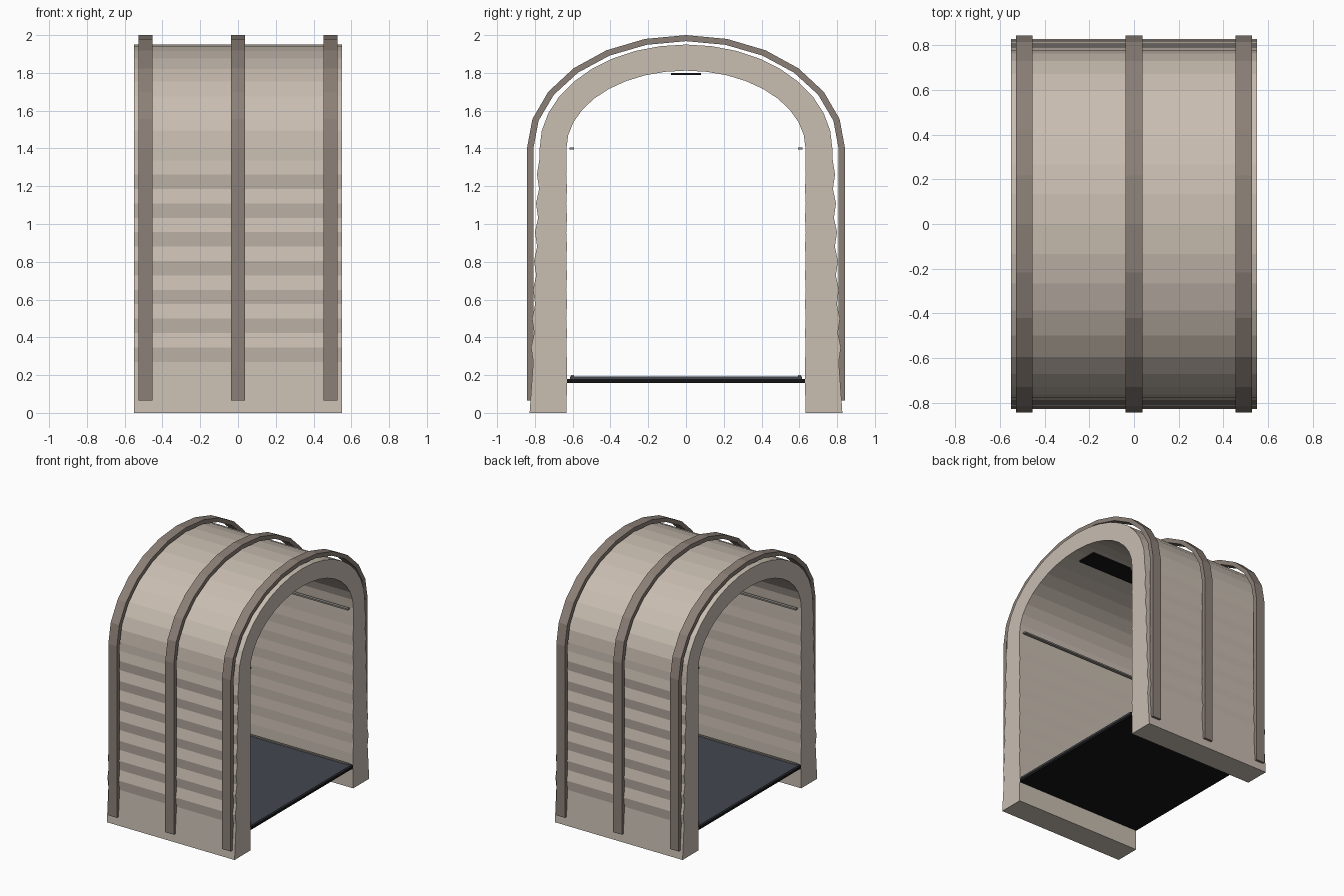
import bpy, bmesh
from math import sin, cos, pi

cube = bpy.data.objects.get("Cube")
if cube:
    bpy.data.objects.remove(cube, do_unlink=True)


def material(name, rgb):
    m = bpy.data.materials.new(name)
    m.use_nodes = True
    color = (*rgb, 1)
    m.diffuse_color = color
    m.node_tree.nodes["Principled BSDF"].inputs["Base Color"].default_value = color
    return m


BEIGE = material("beige_fabric", (0.58, 0.51, 0.44))
BROWN = material("taupe_frame", (0.26, 0.215, 0.185))
SLATE = material("slate_mat", (0.055, 0.062, 0.08))
BLACK = material("black", (0.007, 0.007, 0.007))
GREY = material("warm_grey_trim", (0.28, 0.26, 0.23))


def finish(name, bm, mat):
    bmesh.ops.recalc_face_normals(bm, faces=bm.faces)
    mesh = bpy.data.meshes.new(name)
    bm.to_mesh(mesh)
    bm.free()
    mesh.materials.append(mat)
    obj = bpy.data.objects.new(name, mesh)
    bpy.context.collection.objects.link(obj)
    return obj


def box(name, x, y, z, mat):
    """Box from (low, high) ranges on each axis."""
    bm = bmesh.new()
    bmesh.ops.create_cube(bm, size=1)
    for v in bm.verts:
        for i, (lo, hi) in enumerate((x, y, z)):
            v.co[i] = lo if v.co[i] < 0 else hi
    return finish(name, bm, mat)


def arch_path(leg, spring, top, segments):
    """Right leg points, elliptical crown, then the mirrored left leg."""
    half = leg[-1][0]
    crown = [(half * cos(pi * i / segments), spring + (top - spring) * sin(pi * i / segments))
             for i in range(1, segments)]
    return leg + crown + [(-y, z) for y, z in reversed(leg)]


def arch(name, outer, inner, x0, x1, mat):
    """Band between two matching paths, extruded along x."""
    bm = bmesh.new()
    rings = [[bm.verts.new((x, y, z)) for x, (y, z) in
              ((x0, o), (x1, o), (x1, i), (x0, i))] for o, i in zip(outer, inner)]
    for a, b in zip(rings, rings[1:]):
        for k in range(4):
            n = (k + 1) % 4
            bm.faces.new((a[k], a[n], b[n], b[k]))
    bm.faces.new(rings[0])
    bm.faces.new(rings[-1])
    return finish(name, bm, mat)


# Shell: tapering walls with horizontal ripples under a rounded crown
SPRING = 1.4
outer_leg, inner_leg = [(0.828, 0)], [(0.632, 0)]
for i in range(14):
    z = 0.27 + 0.0763 * i
    wave = 1 if i % 2 else -1
    outer_leg.append((0.825 - 0.034 * z + 0.007 * wave, z))
    inner_leg.append((0.632 + 0.002 * wave, z))
outer_leg += [(0.777, 1.335), (0.775, SPRING)]
inner_leg += [(0.633, 1.335), (0.633, SPRING)]
arch("shell", arch_path(outer_leg, SPRING, 1.95, 18),
     arch_path(inner_leg, SPRING, 1.812, 18), -0.55, 0.55, BEIGE)

# Three frame hoops standing just off the shell
for name, x in (("right_hoop", -0.49), ("middle_hoop", 0), ("left_hoop", 0.49)):
    arch(name, arch_path([(0.842, 0.065), (0.842, SPRING)], SPRING, 2.0, 12),
         arch_path([(0.808, 0.065), (0.808, SPRING)], SPRING, 1.968, 12),
         x - 0.037, x + 0.037, BROWN)

# Floor slab with mat on top
box("floor_slab", (-0.55, 0.55), (-0.631, 0.631), (0.157, 0.18), BLACK)
box("floor_mat", (-0.55, 0.55), (-0.615, 0.615), (0.18, 0.192), SLATE)

# Rails and floor trims along both walls
for side, s in (("front", -1), ("back", 1)):
    y = sorted((s * 0.592, s * 0.616))
    box(side + "_handrail", (-0.53, 0.53), y, (1.394, 1.406), GREY)
    y = sorted((s * 0.592, s * 0.608))
    box(side + "_floor_trim", (-0.53, 0.53), y, (0.191, 0.2), GREY)

# Ceiling panel
box("ceiling_panel", (-0.45, 0.45), (-0.08, 0.08), (1.789, 1.799), BLACK)
